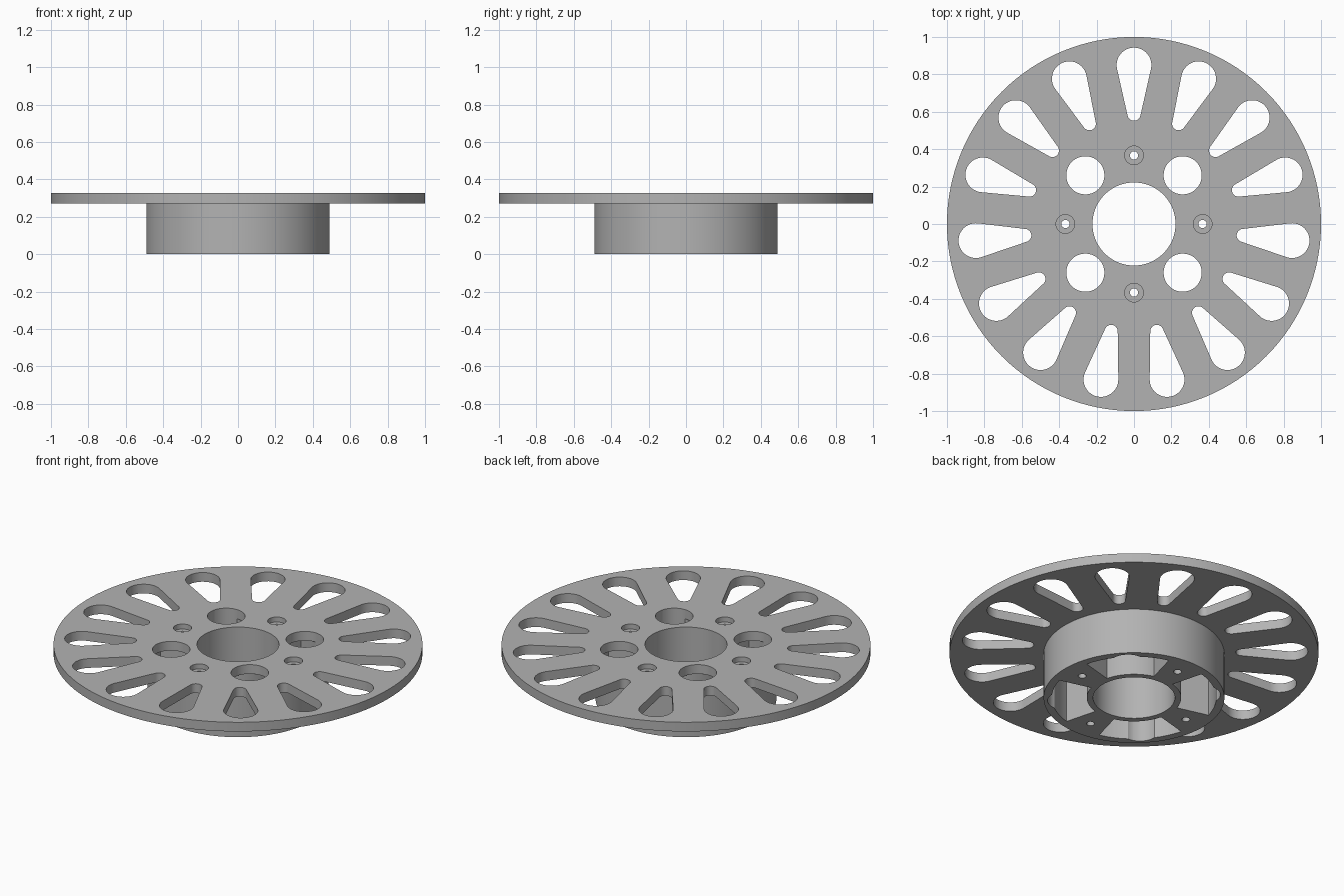
import bpy, bmesh
from math import pi, sin, cos, radians, asin

if "Cube" in bpy.data.objects:
    bpy.data.objects.remove(bpy.data.objects["Cube"])

R_DISC, R_HUB, R_BORE = 1.0, 0.49, 0.222
Z_DISC, Z_TOP = 0.272, 0.327

grey = bpy.data.materials.new("plain grey")
grey.diffuse_color = (0.45, 0.45, 0.45, 1)
grey.use_nodes = True
grey.node_tree.nodes["Principled BSDF"].inputs["Base Color"].default_value = grey.diffuse_color


def make_object(name, bm):
    bmesh.ops.recalc_face_normals(bm, faces=bm.faces)
    mesh = bpy.data.meshes.new(name)
    bm.to_mesh(mesh)
    bm.free()
    mesh.materials.append(grey)
    obj = bpy.data.objects.new(name, mesh)
    bpy.context.collection.objects.link(obj)
    return obj


def arc(cx, cy, r, a0, a1, n):
    return [(cx + r * cos(a0 + (a1 - a0) * i / n),
             cy + r * sin(a0 + (a1 - a0) * i / n)) for i in range(n + 1)]


def prism(bm, outline, z0, z1, turn=0.0):
    """Extrude an outline from z0 to z1 after turning it about the axis."""
    c, s = cos(turn), sin(turn)
    pts = [(x * c - y * s, x * s + y * c) for x, y in outline]
    low = [bm.verts.new((x, y, z0)) for x, y in pts]
    high = [bm.verts.new((x, y, z1)) for x, y in pts]
    bm.faces.new(low[::-1])
    bm.faces.new(high)
    n = len(pts)
    for i in range(n):
        j = (i + 1) % n
        bm.faces.new((low[i], low[j], high[j], high[i]))


def circle(cx, r, n=32):
    return arc(cx, 0, r, 0, 2 * pi, n)[:-1]


# Disc and hub: one stepped profile turned around the bore
profile = [(R_BORE, 0), (R_HUB, 0), (R_HUB, Z_DISC),
           (R_DISC, Z_DISC), (R_DISC, Z_TOP), (R_BORE, Z_TOP)]
SEG = 128
bm = bmesh.new()
rings = [[bm.verts.new((r * cos(2 * pi * k / SEG), r * sin(2 * pi * k / SEG), z))
          for r, z in profile] for k in range(SEG)]
for k in range(SEG):
    a, b = rings[k], rings[(k + 1) % SEG]
    for i in range(len(profile)):
        j = (i + 1) % len(profile)
        bm.faces.new((a[i], b[i], b[j], a[j]))
wheel = make_object("slotted_disc_with_hub", bm)

# Tapered slots, hub pockets and screw counterbores
bm = bmesh.new()
r_in, r_out, c_in, c_out = 0.035, 0.093, 0.587, 0.85
tilt = asin((r_out - r_in) / (c_out - c_in))
edge = pi / 2 + tilt
slot = (arc(c_out, 0, r_out, -edge, edge, 24)
        + arc(c_in, 0, r_in, edge, 2 * pi - edge, 14))
for k in range(15):
    prism(bm, slot, Z_DISC - 0.1, Z_TOP + 0.1, radians(90 + 24 * k))
half = radians(30)
pocket = arc(0, 0, 0.446, -half, half, 24) + arc(0, 0, 0.256, half, -half, 24)
for k in range(4):
    prism(bm, pocket, -0.1, Z_DISC, radians(45 + 90 * k))
    prism(bm, circle(0.367, 0.05), Z_TOP - 0.03, Z_TOP + 0.1, radians(90 * k))
pockets = make_object("slot_and_pocket_cutter", bm)

# Round holes through the whole height
bm = bmesh.new()
for k in range(4):
    prism(bm, circle(0.368, 0.102, 40), -0.2, Z_TOP + 0.2, radians(45 + 90 * k))
    prism(bm, circle(0.367, 0.022, 20), -0.2, Z_TOP + 0.2, radians(90 * k))
holes = make_object("round_hole_cutter", bm)

# Cut everything out of the wheel
for cutter in (pockets, holes):
    cutter.hide_render = True
    mod = wheel.modifiers.new(cutter.name, 'BOOLEAN')
    mod.operation = 'DIFFERENCE'
    mod.solver = 'EXACT'
    mod.object = cutter
bpy.context.view_layer.objects.active = wheel
wheel.select_set(True)
for mod in list(wheel.modifiers):
    bpy.ops.object.modifier_apply(modifier=mod.name)
for cutter in (pockets, holes):
    bpy.data.objects.remove(cutter)
bpy.ops.object.shade_smooth_by_angle(angle=radians(30))
